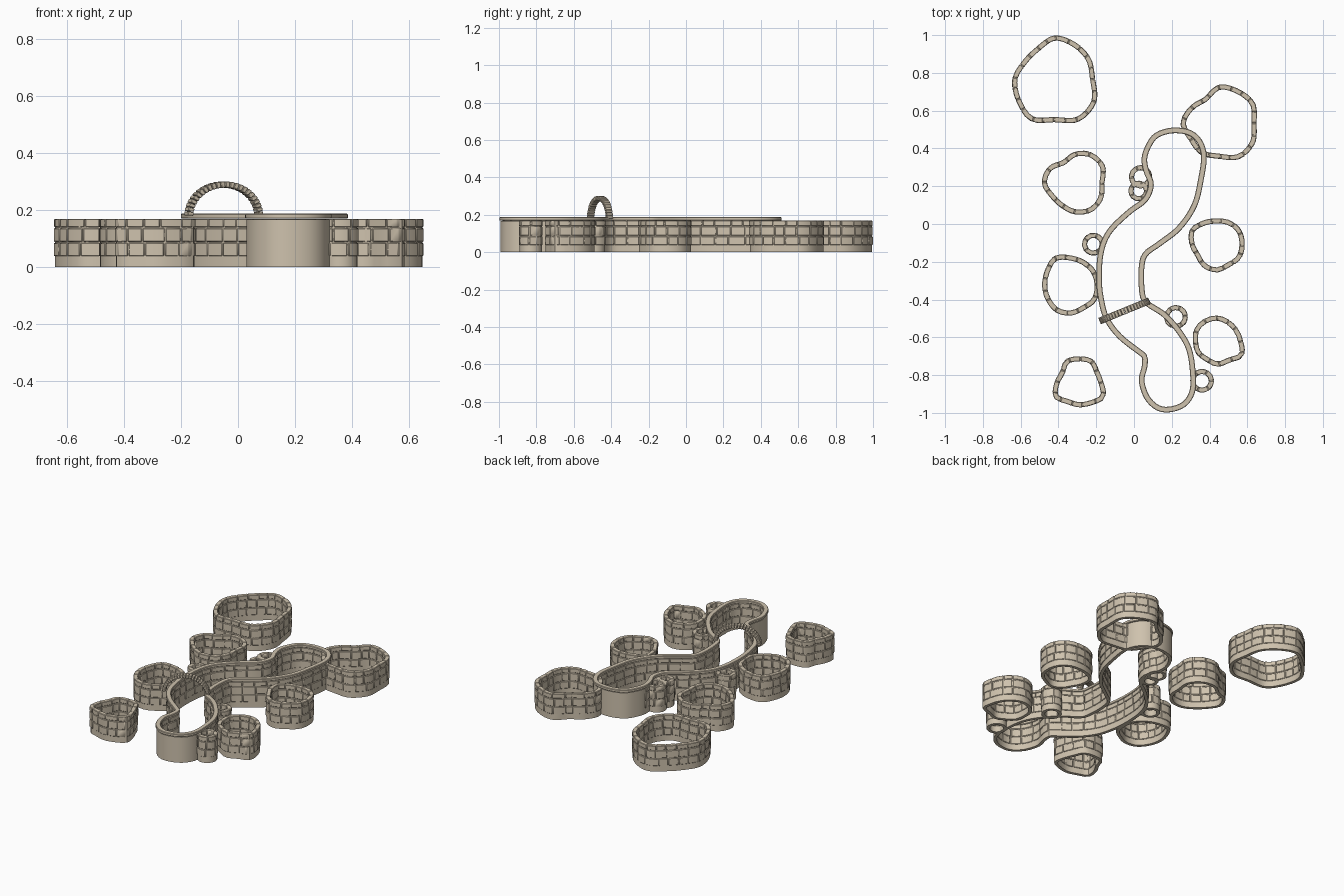
import bpy, bmesh, math, random
from mathutils import Vector

if "Cube" in bpy.data.objects:
    bpy.data.objects.remove(bpy.data.objects["Cube"])

random.seed(4)
stone = bpy.data.materials.new("sandstone")
stone.diffuse_color = (0.62, 0.54, 0.42, 1)
stone.use_nodes = True
stone.node_tree.nodes["Principled BSDF"].inputs["Base Color"].default_value = stone.diffuse_color


class Loop:
    """Closed smooth path, sampled evenly by arc length."""
    def __init__(self, pts, sub=10):
        p = [Vector(q) for q in pts]
        n, raw = len(p), []
        for i in range(n):
            a, b, c, d = p[i - 1], p[i], p[(i + 1) % n], p[(i + 2) % n]
            for k in range(sub):
                t = k / sub
                raw.append(0.5 * (2 * b + (c - a) * t + (2 * a - 5 * b + 4 * c - d) * t * t
                                  + (3 * b - a - 3 * c + d) * t ** 3))
        self.p, self.s = raw + [raw[0]], [0.0]
        for a, b in zip(self.p, self.p[1:]):
            self.s.append(self.s[-1] + (b - a).length)
        self.length = self.s[-1]

    def at(self, s):
        s %= self.length
        i = 0
        while i < len(self.s) - 2 and self.s[i + 1] < s:
            i += 1
        t = (s - self.s[i]) / (self.s[i + 1] - self.s[i])
        return self.p[i].lerp(self.p[i + 1], t)

    def offset(self, s, d):
        t = (self.at(s + .012) - self.at(s - .012)).normalized()
        return self.at(s) + Vector((t.y, -t.x)) * d


def sweep(bm, rings, closed):
    """Skin a list of 4-point rings, capped when open."""
    rs = [[bm.verts.new(v) for v in r] for r in rings]
    for i in range(len(rs) - (0 if closed else 1)):
        a, b = rs[i], rs[(i + 1) % len(rs)]
        for k in range(4):
            m = (k + 1) % 4
            bm.faces.new((a[k], a[m], b[m], b[k]))
    if not closed:
        bm.faces.new(rs[0][::-1])
        bm.faces.new(rs[-1])


def strip(bm, loop, s0, s1, z0, z1, d0, d1, seg, closed=False):
    rings = []
    for i in range(seg if closed else seg + 1):
        s = s0 + (s1 - s0) * i / seg
        a, b = loop.offset(s, d0), loop.offset(s, d1)
        rings.append([(a.x, a.y, z0), (b.x, b.y, z0), (b.x, b.y, z1), (a.x, a.y, z1)])
    sweep(bm, rings, closed)


def finish(bm, name, bevel=0):
    bmesh.ops.recalc_face_normals(bm, faces=bm.faces)
    me = bpy.data.meshes.new(name)
    bm.to_mesh(me)
    bm.free()
    ob = bpy.data.objects.new(name, me)
    bpy.context.collection.objects.link(ob)
    me.materials.append(stone)
    if bevel:
        mod = ob.modifiers.new("bevel", 'BEVEL')
        mod.width, mod.segments = bevel, 1
    bpy.ops.object.select_all(action='DESELECT')
    ob.select_set(True)
    bpy.context.view_layer.objects.active = ob
    bpy.ops.object.shade_smooth_by_angle(angle=math.radians(35))
    return ob


ROWS = [(.036, .086), (.086, .138), (.138, .17)]


def brick_wall(name, loop, brick, seg, plain=lambda p: False):
    # smooth mortar core
    bm = bmesh.new()
    strip(bm, loop, 0, loop.length, 0, .166, -.010, .010, max(20, int(loop.length / .025)), True)
    finish(bm, name + "_core")
    # courses of bricks; the plain stretches have bricks on the inner face only
    bm = bmesh.new()
    n = max(5, round(loop.length / brick))
    for z0, z1 in ROWS:
        cuts = [(i + random.uniform(-.15, .15)) * loop.length / n for i in range(n)]
        cuts.append(cuts[0] + loop.length)
        for s0, s1 in zip(cuts, cuts[1:]):
            out = 0.0 if plain(loop.at((s0 + s1) / 2)) else .0135
            strip(bm, loop, s0 + .002, s1 - .002, z0 + .002, z1 - .002,
                  -.0135, out + random.uniform(-.0008, .0008), seg)
    finish(bm, name + "_bricks", .0025)


# Planter beds: centre and radii every 30 degrees
beds = [
    (-.42, .77, (.20, .206, .207, .215, .18, .18, .21, .222, .245, .217, .248, .24)),
    (.45, .534, (.185, .205, .195, .19, .145, .165, .19, .17, .18, .175, .205, .205)),
    (-.31, .217, (.14, .167, .17, .153, .125, .155, .165, .14, .138, .153, .163, .155)),
    (-.333, -.328, (.138, .14, .14, .148, .168, .147, .14, .14, .148, .143, .132, .142)),
    (.434, -.106, (.138, .14, .132, .122, .128, .145, .127, .113, .128, .138, .128, .14)),
    (.444, -.62, (.12, .112, .113, .122, .125, .128, .118, .12, .112, .122, .116, .145)),
    (-.29, -.84, (.115, .108, .13, .126, .13, .103, .118, .143, .116, .117, .123, .145)),
]
for i, (cx, cy, radii) in enumerate(beds):
    pts = [(cx + r * math.cos(k * math.pi / 6), cy + r * math.sin(k * math.pi / 6))
           for k, r in enumerate(radii)]
    brick_wall(f"planter_bed_{i + 1}", Loop(pts), .062, 2)

# Small round pots beside the pond
pots = [(.035, .25, .049), (.025, .175, .042), (-.215, -.107, .048), (.222, -.492, .05), (.36, -.83, .05)]
for i, (cx, cy, r) in enumerate(pots):
    pts = [(cx + r * math.cos(k * math.pi / 4), cy + r * math.sin(k * math.pi / 4)) for k in range(8)]
    brick_wall(f"small_pot_{i + 1}", Loop(pts, 6), .055, 2)

# Winding pond wall
pond = Loop([
    (.20, .495), (.12, .47), (.08, .42), (.055, .35), (.065, .28), (.09, .21), (.06, .13), (-.03, .06),
    (-.13, -.04), (-.175, -.15), (-.185, -.30), (-.17, -.42), (-.14, -.51), (-.07, -.60), (.045, -.69),
    (.058, -.71), (.055, -.76), (.04, -.83), (.07, -.92), (.13, -.975), (.20, -.98), (.27, -.95),
    (.31, -.88), (.31, -.77), (.29, -.66), (.24, -.57), (.16, -.48), (.06, -.41), (.04, -.33),
    (.04, -.23), (.06, -.16), (.14, -.10), (.24, -.02), (.32, .10), (.355, .24), (.37, .36),
    (.345, .44), (.29, .485)])
brick_wall("pond_wall", pond, .075, 3, lambda p: p.y < -.72 or p.y > .36)

# Smooth coping on the pond wall
bm = bmesh.new()
strip(bm, pond, 0, pond.length, .169, .187, -.015, .015, 180, True)
finish(bm, "pond_coping", .003)

# Arched bridge: a ring of wedge stones across the pond
bm = bmesh.new()
centre, ang = Vector((-.05, -.46)), math.atan2(.1, .245)
along = Vector((math.cos(ang), math.sin(ang)))
side = Vector((-along.y, along.x)) * .018


def arch_ring(t, ru, rz):
    c = centre + along * (-ru * math.cos(t))
    z = .18 + rz * math.sin(t)
    return [(*(c - side), z), (*(c + side), z)]


N = 24
for i in range(N):
    rings = []
    for t in ((i + .05) * math.pi / N, (i + .95) * math.pi / N):
        o, q = arch_ring(t, .143, .12), arch_ring(t, .121, .098)
        rings.append([o[0], o[1], q[1], q[0]])
    sweep(bm, rings, False)
finish(bm, "arch_bridge", .002)
